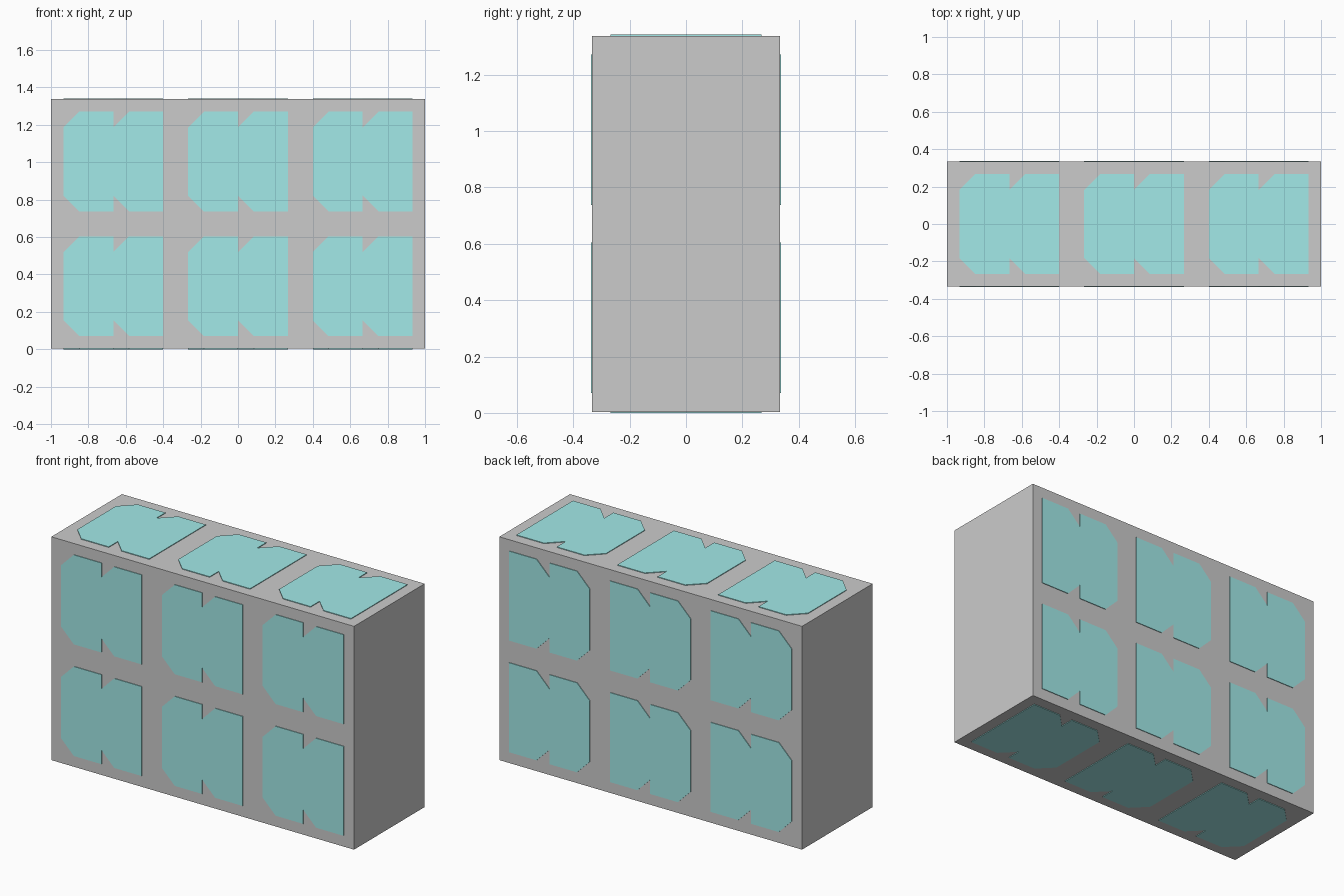
import bpy, bmesh
from mathutils import Vector

if "Cube" in bpy.data.objects:
    bpy.data.objects.remove(bpy.data.objects["Cube"])

CELL = 2 / 3          # each panel sits in a square cell
T = 0.004             # panel thickness
W, D, H = 2.0, CELL, 2 * CELL

teal = bpy.data.materials.new("teal")
teal.diffuse_color = (0.36, 0.82, 0.81, 1)
teal.use_nodes = True
teal.node_tree.nodes["Principled BSDF"].inputs["Base Color"].default_value = teal.diffuse_color


def make_object(name, bm, mat=None):
    bmesh.ops.recalc_face_normals(bm, faces=bm.faces)
    mesh = bpy.data.meshes.new(name)
    bm.to_mesh(mesh)
    bm.free()
    ob = bpy.data.objects.new(name, mesh)
    bpy.context.collection.objects.link(ob)
    if mat:
        mesh.materials.append(mat)
    return ob


# plain block body
bm = bmesh.new()
bmesh.ops.create_cube(bm, size=1)
for v in bm.verts:
    v.co = (v.co.x * W, v.co.y * D, v.co.z * H + H / 2 + T)
make_object("body", bm)

# upper half of the notched panel outline, mirrored for the lower half
A, B = 0.267, 0.182
upper = [(-A, B), (-B, A), (0, A), (0, B), (A - B, A), (A, A)]
outline = upper + [(u, -v) for u, v in reversed(upper)]


def panel(name, center, up, normal):
    """Thin raised plate lying on the body surface, u along x."""
    c, up, n = Vector(center), Vector(up), Vector(normal)
    bm = bmesh.new()
    face = bm.faces.new([bm.verts.new(c + Vector((u, 0, 0)) + up * v)
                         for u, v in outline])
    res = bmesh.ops.extrude_face_region(bm, geom=[face])
    moved = [g for g in res["geom"] if isinstance(g, bmesh.types.BMVert)]
    bmesh.ops.translate(bm, verts=moved, vec=n * T)
    make_object(name, bm, teal)


for col in (-1, 0, 1):
    x = col * CELL
    # front and back panels, two rows
    for side, s in (("front", -1), ("back", 1)):
        for row in (0, 1):
            panel(f"{side}_panel", (x, s * D / 2, T + CELL * (row + 0.5)),
                  (0, 0, 1), (0, s, 0))
    # top and bottom panels, one row
    panel("top_panel", (x, 0, T + H), (0, 1, 0), (0, 0, 1))
    panel("bottom_panel", (x, 0, T), (0, 1, 0), (0, 0, -1))
